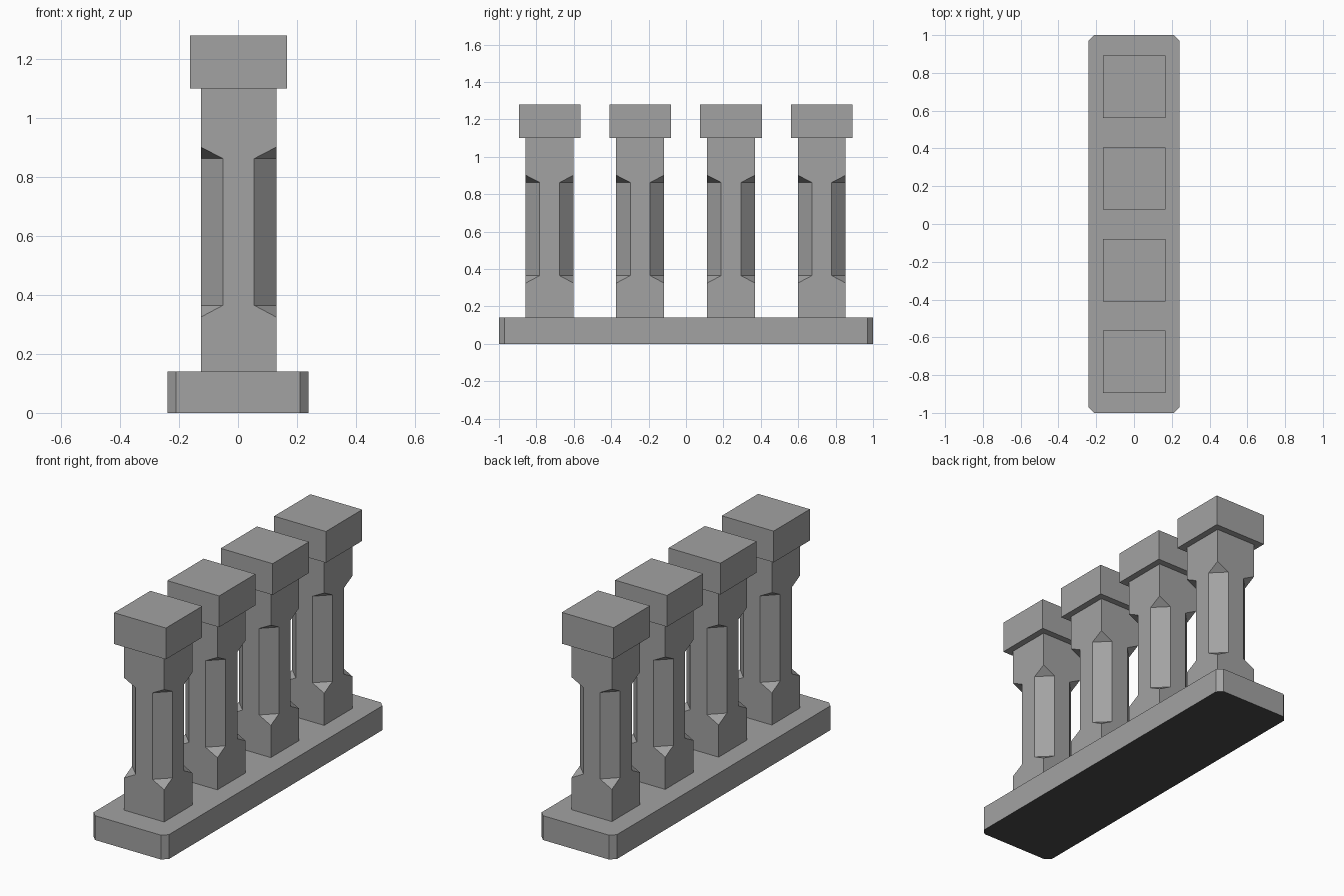
import bpy, bmesh
from mathutils import Matrix

if "Cube" in bpy.data.objects:
    bpy.data.objects.remove(bpy.data.objects["Cube"])


def material(name, v):
    m = bpy.data.materials.new(name)
    m.diffuse_color = (v, v, v, 1)
    m.use_nodes = True
    m.node_tree.nodes["Principled BSDF"].inputs["Base Color"].default_value = m.diffuse_color
    return m


stone = material("grey stone", 0.365)
dark = material("dark underside", 0.07)


def finish(bm, name):
    bmesh.ops.remove_doubles(bm, verts=bm.verts, dist=1e-5)
    bmesh.ops.recalc_face_normals(bm, faces=bm.faces)
    me = bpy.data.meshes.new(name)
    bm.to_mesh(me)
    bm.free()
    me.materials.append(stone)
    ob = bpy.data.objects.new(name, me)
    bpy.context.collection.objects.link(ob)
    return ob


def box(bm, hx, hy, z0, z1):
    m = Matrix.Translation((0, 0, (z0 + z1) / 2)) @ Matrix.Diagonal((2 * hx, 2 * hy, z1 - z0, 1))
    bmesh.ops.create_cube(bm, size=1, matrix=m)


# Base slab with clipped vertical corners and a dark underside
bm = bmesh.new()
box(bm, 0.24, 1.0, 0, 0.14)
upright = [e for e in bm.edges if abs(e.verts[0].co.z - e.verts[1].co.z) > 0.1]
bmesh.ops.bevel(bm, geom=upright, offset=0.03, segments=1, affect='EDGES')
base = finish(bm, "base")
base.data.materials.append(dark)
for p in base.data.polygons:
    p.material_index = 1 if p.normal.z < -0.9 else 0

# Post: square shaft with stopped chamfers on its four corners
H, F = 0.128, 0.053              # half width, half width of flat between chamfers
Z0, ZB, ZC = 0.14, 0.325, 0.365  # foot, chamfer tip, chamfer start
ZD, ZT, Z1 = 0.863, 0.902, 1.10  # chamfer end, chamfer tip, top


def post(name, x, y):
    bm = bmesh.new()
    half = [(H, Z0), (H, ZB), (F, ZC), (F, ZD), (H, ZT), (H, Z1)]
    outline = [(u, -H, z) for u, z in half] + [(-u, -H, z) for u, z in reversed(half)]
    a, b = (F, -H), (H, -F)      # the two edges of one chamfer
    faces = [outline,
             [(*a, ZC), (*b, ZC), (*b, ZD), (*a, ZD)],
             [(H, -H, ZB), (*b, ZC), (*a, ZC)],
             [(H, -H, ZT), (*a, ZD), (*b, ZD)]]
    for k in range(4):
        rot = Matrix.Rotation(k * 1.5707963268, 4, 'Z')
        for f in faces:
            vs = [bm.verts.new(p) for p in f]
            bm.faces.new(vs)
            bmesh.ops.transform(bm, matrix=rot, verts=vs)
    for z in (Z0, Z1):
        bm.faces.new([bm.verts.new((sx * H, sy * H, z))
                      for sx, sy in ((-1, -1), (1, -1), (1, 1), (-1, 1))])
    finish(bm, name).location = (x, y, 0)


# Four posts with square caps
X = 0.002
for i, y in enumerate((-0.729, -0.245, 0.241, 0.726), 1):
    post(f"post_{i}", X, y)
    bm = bmesh.new()
    box(bm, 0.165, 0.165, Z1, 1.28)
    finish(bm, f"cap_{i}").location = (X, y, 0)
